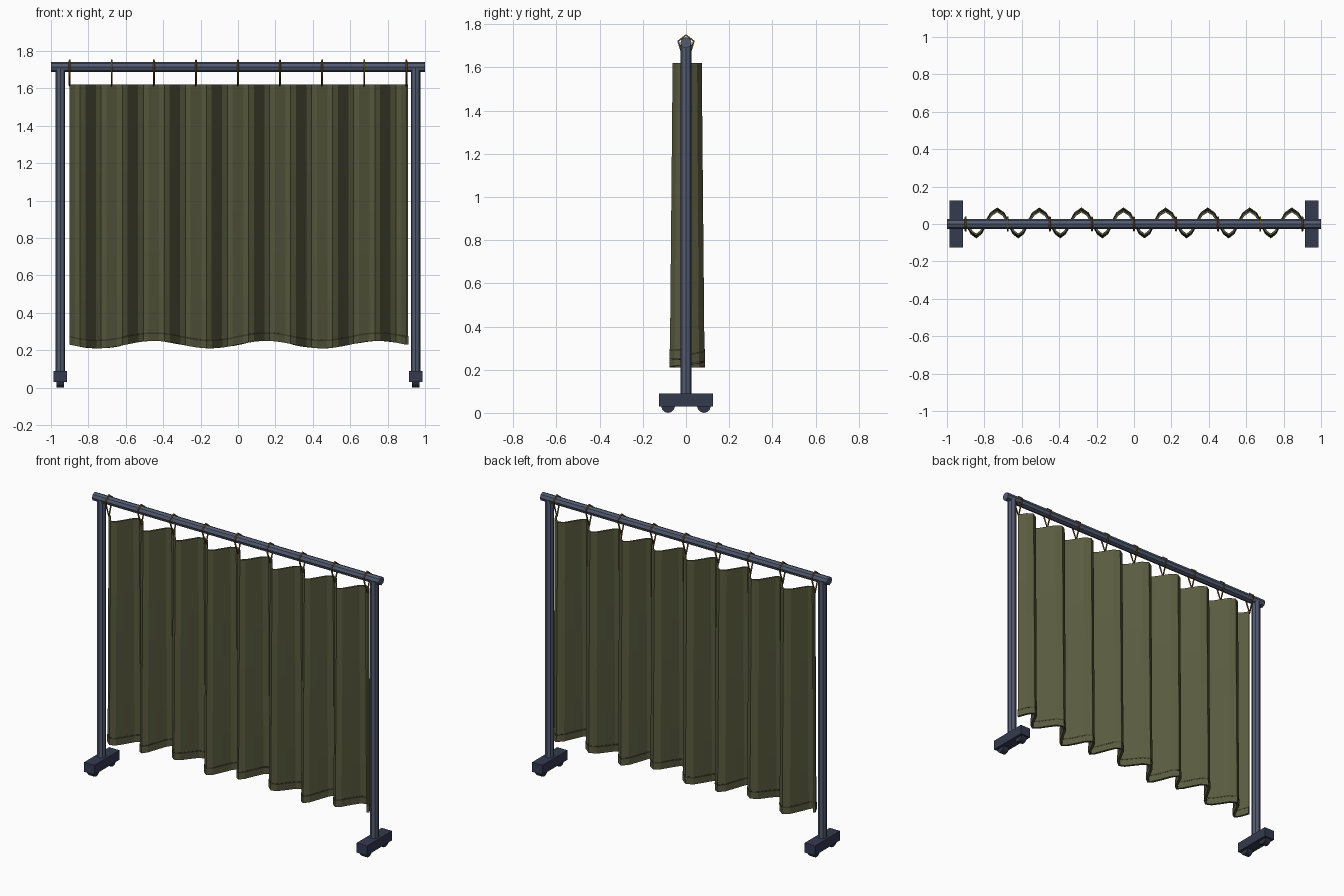
import bpy
import bmesh
from math import sin, pi
from mathutils import Vector

cube = bpy.data.objects.get("Cube")
if cube:
    bpy.data.objects.remove(cube)


def material(name, rgb):
    m = bpy.data.materials.new(name)
    m.use_nodes = True
    m.diffuse_color = (*rgb, 1)
    m.node_tree.nodes["Principled BSDF"].inputs["Base Color"].default_value = (*rgb, 1)
    return m


steel = material("blue grey steel", (0.085, 0.105, 0.165))
navy = material("dark navy", (0.035, 0.043, 0.08))
rubber = material("dark rubber", (0.03, 0.034, 0.06))
olive = material("olive cloth", (0.10, 0.105, 0.05))
thread = material("dark olive thread", (0.05, 0.053, 0.025))
brass = material("aged brass", (0.20, 0.10, 0.02))


def finish(name, bm, mat):
    me = bpy.data.meshes.new(name)
    bm.to_mesh(me)
    bm.free()
    me.materials.append(mat)
    ob = bpy.data.objects.new(name, me)
    bpy.context.collection.objects.link(ob)
    return ob


def rod(name, a, b, radius, sides, mat):
    a, b = Vector(a), Vector(b)
    bm = bmesh.new()
    bmesh.ops.create_cone(bm, cap_ends=True, segments=sides, radius1=radius,
                          radius2=radius, depth=(b - a).length)
    ob = finish(name, bm, mat)
    ob.location = (a + b) / 2
    ob.rotation_euler = (b - a).to_track_quat('Z', 'Y').to_euler()
    return ob


def box(name, center, size, mat):
    bm = bmesh.new()
    bmesh.ops.create_cube(bm, size=1)
    bmesh.ops.scale(bm, vec=size, verts=bm.verts)
    ob = finish(name, bm, mat)
    ob.location = center
    return ob


# Frame: top rail, posts, feet and wheels
RAIL_Z = 1.715
rod("top_rail", (-1, 0, RAIL_Z), (1, 0, RAIL_Z), 0.026, 8, steel)
for side, s in (("right", -1), ("left", 1)):
    x = s * 0.95
    rod(side + "_post", (x, 0, 0.08), (x, 0, RAIL_Z), 0.026, 8, steel)
    box(side + "_foot", (x, 0, 0.06), (0.072, 0.25, 0.06), navy)
    for end, y in (("front", -0.083), ("back", 0.083)):
        rod(f"{side}_{end}_wheel", (x - 0.02, y, 0.032), (x + 0.02, y, 0.032),
            0.032, 12, rubber)

# Curtain: pleated sheet that flares towards a wavy lower edge
HALF, FOLDS, STEPS, TOP = 0.9, 8, 8, 1.62


def lower_edge(x):
    return 0.23 - 0.02 * sin(2 * pi * (x + HALF) / 0.6)


def pleat(x, z):
    depth = 0.062 + 0.013 * (TOP - z) / 1.4
    return -depth * sin(2 * pi * FOLDS * (x + HALF) / (2 * HALF))


def sheet(name, low, high, rows, thickness, offset, mat):
    """Pleated strip between two heights above the lower edge (high None = curtain top)."""
    bm = bmesh.new()
    columns = []
    for i in range(FOLDS * STEPS + 1):
        x = -HALF + 2 * HALF * i / (FOLDS * STEPS)
        z0 = lower_edge(x) + low
        z1 = TOP if high is None else lower_edge(x) + high
        heights = [z0 + (z1 - z0) * j / rows for j in range(rows + 1)]
        columns.append([bm.verts.new((x, pleat(x, z), z)) for z in heights])
    for a, b in zip(columns, columns[1:]):
        for j in range(rows):
            bm.faces.new((a[j], b[j], b[j + 1], a[j + 1]))
    ob = finish(name, bm, mat)
    solid = ob.modifiers.new("thickness", 'SOLIDIFY')
    solid.thickness = thickness
    solid.offset = offset
    return ob


sheet("curtain", 0.02, None, 6, 0.011, -1, olive)
sheet("curtain_hem", 0, 0.038, 1, 0.015, -0.7, olive)
sheet("hem_stitch", 0.038, 0.046, 1, 0.016, -0.7, thread)

# Hanging loops: wire kites over the rail, one at every pleat
for k in range(FOLDS + 1):
    x = -HALF + 2 * HALF * k / FOLDS
    curve = bpy.data.curves.new("hook", 'CURVE')
    curve.dimensions = '3D'
    curve.bevel_depth = 0.005
    curve.bevel_resolution = 1
    line = curve.splines.new('POLY')
    kite = [(0, 1.75), (0.036, 1.722), (0.026, 1.69), (0, 1.615),
            (-0.026, 1.69), (-0.036, 1.722)]
    line.points.add(len(kite) - 1)
    for p, (y, z) in zip(line.points, kite):
        p.co = (x, y, z, 1)
    line.use_cyclic_u = True
    curve.materials.append(brass)
    bpy.context.collection.objects.link(
        bpy.data.objects.new(f"hanging_hook_{k + 1}", curve))
